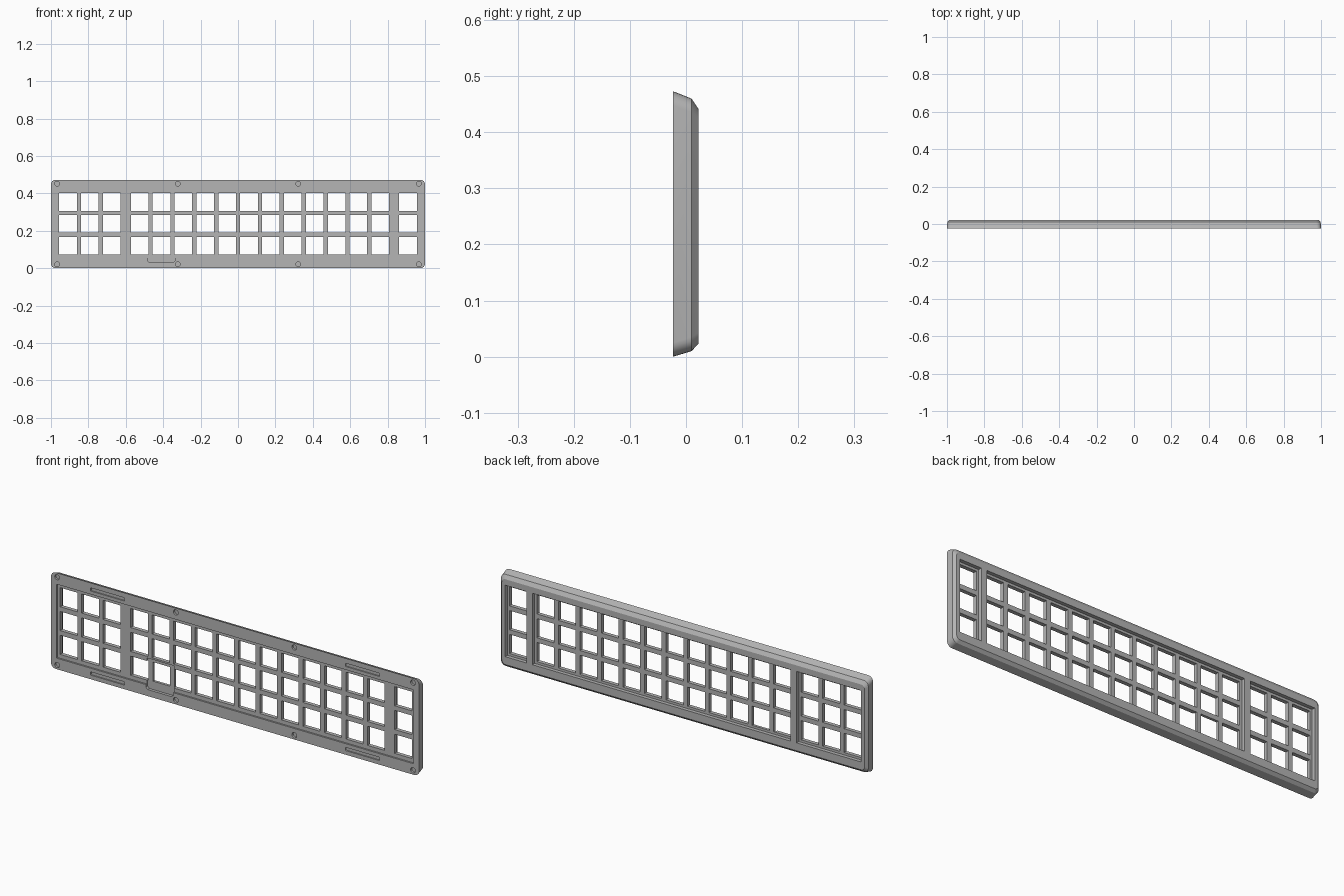
import bpy
import bmesh
from math import cos, sin, pi

cube = bpy.data.objects.get("Cube")
if cube:
    bpy.data.objects.remove(cube, do_unlink=True)

FRONT, BACK = -0.023, 0.022
PLATE_FRONT, PLATE_BACK = -0.015, 0.004   # switch plate faces
PITCH, HOLE = 0.117, 0.094

grey = bpy.data.materials.new("case grey")
grey.use_nodes = True
grey.diffuse_color = (0.46, 0.46, 0.46, 1)
grey.node_tree.nodes["Principled BSDF"].inputs["Base Color"].default_value = grey.diffuse_color


def rounded(x0, x1, z0, z1, r, steps=6):
    """Outline of a rounded rectangle in x and z."""
    pts = []
    corners = [(x1 - r, z1 - r), (x0 + r, z1 - r), (x0 + r, z0 + r), (x1 - r, z0 + r)]
    for k, (cx, cz) in enumerate(corners):
        for i in range(steps + 1):
            a = pi / 2 * (k + i / steps)
            pts.append((cx + r * cos(a), cz + r * sin(a)))
    return pts


def rect(x0, x1, z0, z1):
    return [(x1, z1), (x0, z1), (x0, z0), (x1, z0)]


def circle(x, z, r, n=20):
    return [(x + r * cos(2 * pi * i / n), z + r * sin(2 * pi * i / n)) for i in range(n)]


def loft(bm, rings):
    """Closed solid through (y, outline) rings with equal point counts."""
    loops = [[bm.verts.new((x, y, z)) for x, z in pts] for y, pts in rings]
    n = len(loops[0])
    for a, b in zip(loops, loops[1:]):
        for i in range(n):
            bm.faces.new((a[i], a[(i + 1) % n], b[(i + 1) % n], b[i]))
    bm.faces.new(loops[0][::-1])
    bm.faces.new(loops[-1])


def make(name, solids):
    bm = bmesh.new()
    for rings in solids:
        loft(bm, rings)
    bmesh.ops.recalc_face_normals(bm, faces=bm.faces)
    mesh = bpy.data.meshes.new(name)
    bm.to_mesh(mesh)
    bm.free()
    mesh.materials.append(grey)
    obj = bpy.data.objects.new(name, mesh)
    bpy.context.collection.objects.link(obj)
    return obj


def prism(pts, y0, y1):
    return [(y0, pts), (y1, pts)]


# Tapered outer shell with a chamfered back rim
case = make("keyboard_case", [[
    (FRONT, rounded(-1, 1, 0, 0.473, 0.025)),
    (0.01, rounded(-0.998, 0.998, 0.01, 0.46, 0.025)),
    (BACK, rounded(-0.986, 0.986, 0.023, 0.442, 0.02)),
]])

# Key layout: three blocks of columns, three rows
blocks = [(-0.909, 3), (-0.526, 12), (0.909, 1)]
rows = [0.12 + PITCH * i for i in range(3)]
z_low, z_high = rows[0] - PITCH / 2, rows[-1] + PITCH / 2

# Shallow front recess, foot slots and screw holes
front_cuts = [prism(rect(-0.971, 0.971, 0.054, 0.417), -0.1, PLATE_FRONT)]
for z in (0.028, 0.441):
    for x in (-0.6925, 0.6925):
        front_cuts.append(prism(rounded(x - 0.093, x + 0.093, z - 0.008, z + 0.008, 0.004), -0.1, FRONT + 0.006))
for z in (0.021, 0.452):
    for x in (-0.967, -0.322, 0.322, 0.967):
        front_cuts.append(prism(circle(x, z, 0.013), -0.1, FRONT + 0.01))

# Controller pocket with chamfered lower corners
pocket = [(-0.335, 0.182), (-0.485, 0.182), (-0.485, 0.042),
          (-0.475, 0.032), (-0.345, 0.032), (-0.335, 0.042)]

# Back openings, one per key block, and the square key holes
back_cuts, key_holes = [], []
for x, count in blocks:
    right = x + PITCH * (count - 1)
    back_cuts.append(prism(rect(x - PITCH / 2, right + PITCH / 2, z_low, z_high), PLATE_BACK, 0.1))
    for i in range(count):
        for z in rows:
            cx, h = x + PITCH * i, HOLE / 2
            key_holes.append(prism(rect(cx - h, cx + h, z - h, z + h), -0.2, 0.2))

cutters = [
    make("front_cutter", front_cuts),
    make("pocket_cutter", [prism(pocket, -0.15, PLATE_FRONT + 0.006)]),
    make("back_cutter", back_cuts),
    make("key_hole_cutter", key_holes),
]
for cutter in cutters:
    cutter.hide_render = True
    mod = case.modifiers.new(cutter.name, "BOOLEAN")
    mod.operation = "DIFFERENCE"
    mod.solver = "EXACT"
    mod.object = cutter

# Apply the cuts and drop the helpers
bpy.context.view_layer.update()
final = bpy.data.meshes.new_from_object(case.evaluated_get(bpy.context.evaluated_depsgraph_get()))
case.modifiers.clear()
case.data = final
for cutter in cutters:
    bpy.data.objects.remove(cutter, do_unlink=True)

bpy.ops.object.select_all(action="DESELECT")
case.select_set(True)
bpy.context.view_layer.objects.active = case
bpy.ops.object.shade_smooth_by_angle(angle=pi / 9)
